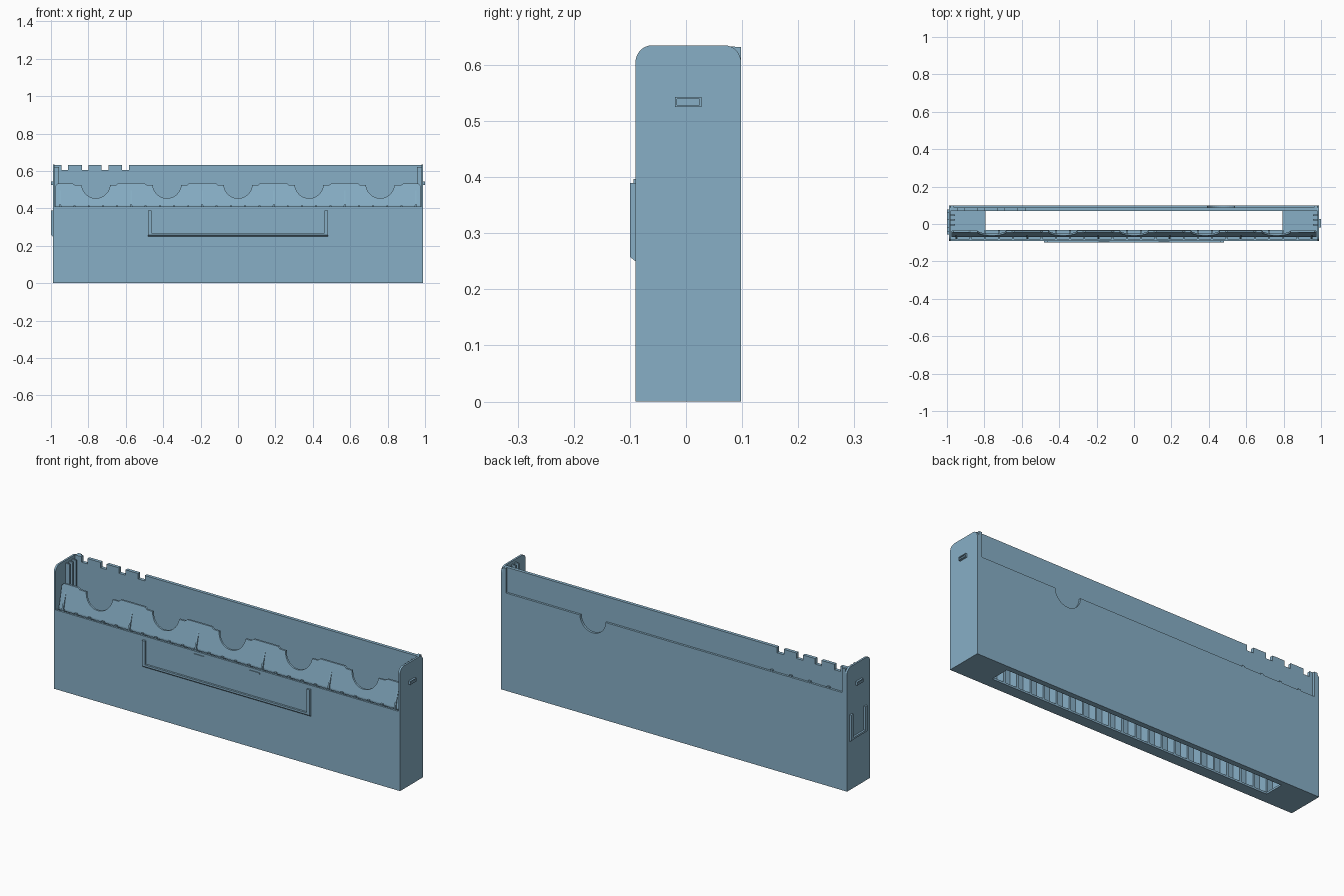
import bpy, bmesh, math

if "Cube" in bpy.data.objects:
    bpy.data.objects.remove(bpy.data.objects["Cube"], do_unlink=True)

BLUE = (0.245, 0.43, 0.565, 1)
mat = bpy.data.materials.new("dusty blue plastic")
mat.use_nodes = True
mat.diffuse_color = BLUE
mat.node_tree.nodes["Principled BSDF"].inputs["Base Color"].default_value = BLUE


def prism(name, outline, axis, a, b):
    """Extrude an outline from a to b along x (outline y,z), y (x,z) or z (x,y)."""
    place = {"x": lambda p, t: (t, p[0], p[1]),
             "y": lambda p, t: (p[0], t, p[1]),
             "z": lambda p, t: (p[0], p[1], t)}[axis]
    bm = bmesh.new()
    low = [bm.verts.new(place(p, a)) for p in outline]
    high = [bm.verts.new(place(p, b)) for p in outline]
    bm.faces.new(low)
    bm.faces.new(high[::-1])
    for i in range(len(low)):
        j = (i + 1) % len(low)
        bm.faces.new((low[i], high[i], high[j], low[j]))
    bmesh.ops.recalc_face_normals(bm, faces=bm.faces[:])
    mesh = bpy.data.meshes.new(name)
    bm.to_mesh(mesh)
    bm.free()
    mesh.materials.append(mat)
    obj = bpy.data.objects.new(name, mesh)
    bpy.context.collection.objects.link(obj)
    return obj


def rect(u0, u1, v0, v1):
    return [(u0, v0), (u1, v0), (u1, v1), (u0, v1)]


def box(name, x0, x1, y0, y1, z0, z1):
    return prism(name, rect(x0, x1, y0, y1), "z", z0, z1)


def arc(cu, cv, r, start, end, steps):
    return [(cu + r * math.cos(math.radians(start + (end - start) * i / steps)),
             cv + r * math.sin(math.radians(start + (end - start) * i / steps)))
            for i in range(steps + 1)]


def u_frame(name, axis, u0, u1, inner, outer):
    """Label holder: two legs and a bottom bar, bevelled along its lower edge."""
    z0, z1, w = 0.25, 0.39, 0.018
    outline = [(u0, z1), (u0, z0), (u1, z0), (u1, z1),
               (u1 - w, z1), (u1 - w, z0 + w), (u0 + w, z0 + w), (u0 + w, z1)]
    obj = prism(name, outline, axis, inner, outer)
    k = "xyz".index(axis)
    for v in obj.data.vertices:
        if abs(v.co[k] - outer) < 1e-5 and v.co.z < z0 + 0.001:
            v.co.z += 0.008
    return obj


X = 0.99          # half length of the case
F, B = -0.09, 0.098   # front and back planes
WALL = 0.01

# End walls with rounded top corners
end_outline = ([(F, 0), (B, 0)] + arc(B - 0.03, 0.605, 0.03, 0, 90, 8)
               + arc(F + 0.03, 0.605, 0.03, 90, 180, 8))
for side, s in (("left", 1), ("right", -1)):
    prism(side + "_end_wall", end_outline, "x", s * (X - WALL), s * X)
    # Vertical guide rails inside the end
    for i, y in enumerate((-0.005, 0.022, 0.048)):
        box(f"{side}_guide_rail_{i + 1}", s * 0.958, s * 0.98,
            y - 0.004, y + 0.004, WALL, 0.62)
    # Small catch near the top, with a raised rim
    box(side + "_catch_base", s * X, s * (X + 0.004), -0.018, 0.026, 0.527, 0.541)
    for part, r in (("lower", (-0.02, 0.028, 0.525, 0.529)),
                    ("upper", (-0.02, 0.028, 0.539, 0.543)),
                    ("front", (-0.02, -0.016, 0.529, 0.539)),
                    ("rear", (0.024, 0.028, 0.529, 0.539))):
        box(f"{side}_catch_{part}_rim", s * X, s * (X + 0.01), *r)
    # Solid floor beside the slot
    box(side + "_floor", s * 0.795, s * (X - WALL), F + WALL, 0.07, 0, WALL)

# Floor strip under the front compartments and the front wall
box("front_floor", -0.795, 0.795, F + WALL, -0.032, 0, WALL)
box("front_wall", -X + WALL, X - WALL, F, F + WALL, 0, 0.41)

# Outer back wall with a finger notch in its top edge
back_outline = ([(-X + WALL, 0), (X - WALL, 0), (X - WALL, 0.505)]
                + arc(0.465, 0.505, 0.073, 0, -180, 20) + [(-X + WALL, 0.505)])
prism("outer_back_wall", back_outline, "y", 0.086, B)

# Sliding back board with square notches in its top edge
notches = [(-0.945, -0.91), (-0.835, -0.8), (-0.73, -0.692), (-0.62, -0.582)]
board = [(0.98, 0), (0.98, 0.633), (0.965, 0.633)]
for n0, n1 in reversed(notches):
    board += [(n1, 0.633), (n1, 0.605), (n0, 0.605), (n0, 0.633)]
board += [(-0.98, 0.633), (-0.98, 0)]
prism("back_board", board, "y", 0.07, 0.087)
for i in range(4):
    x = -0.555 - 0.108 * i
    box(f"board_stop_{i + 1}", x - 0.007, x + 0.007, 0.086, 0.096, 0.5, 0.513)
for side, s in (("left", 1), ("right", -1)):
    box(side + "_board_retainer", s * 0.962, s * 0.98, 0.086, B, 0.5, 0.632)

# Scalloped panel leaning back above the front wall
PITCH = 0.38
top = [(-0.975, 0.415), (-0.975, 0.523), (-0.965, 0.533), (-0.885, 0.533), (-0.872, 0.525)]
for i in range(5):
    cx = (i - 2) * PITCH
    top += arc(cx, 0.53, 0.076, 184, 356, 20)
    if i < 4:
        mid = cx + PITCH / 2
        top += [(mid - 0.082, 0.525), (mid - 0.07, 0.535),
                (mid + 0.07, 0.535), (mid + 0.082, 0.525)]
top += [(0.872, 0.525), (0.885, 0.533), (0.965, 0.533), (0.975, 0.523), (0.975, 0.415)]
panel = prism("scalloped_panel", top, "y", -0.047, -0.037)
for v in panel.data.vertices:
    v.co.y += (v.co.z - 0.52) * 0.22

# Triangular dividers between compartments
divider = [(F + WALL, 0.36), (-0.036, 0.36), (-0.036, 0.515), (-0.046, 0.515),
           (F + WALL, 0.412)]
for i in range(6):
    x = -0.95 + PITCH * i
    prism(f"compartment_divider_{i + 1}", divider, "x", x - 0.004, x + 0.004)

# Row of vertical ribs behind the front wall
for i in range(26):
    x = -0.95 + 0.076 * i
    box(f"front_rib_{i + 1}", x - 0.005, x + 0.005, F + WALL, -0.034, WALL, 0.415)
box("rib_top_bar", -0.975, 0.975, -0.068, -0.056, 0.405, 0.418)

# Label holders on the front and on the right end, with retaining bumps
u_frame("front_label_holder", "y", -0.48, 0.48, F, F - 0.01)
u_frame("end_label_holder", "x", -0.055, 0.078, -X, -X - 0.01)
for side, s in (("left", 1), ("right", -1)):
    box(side + "_label_bump", s * 0.13, s * 0.19, F - 0.004, F, 0.39, 0.397)
